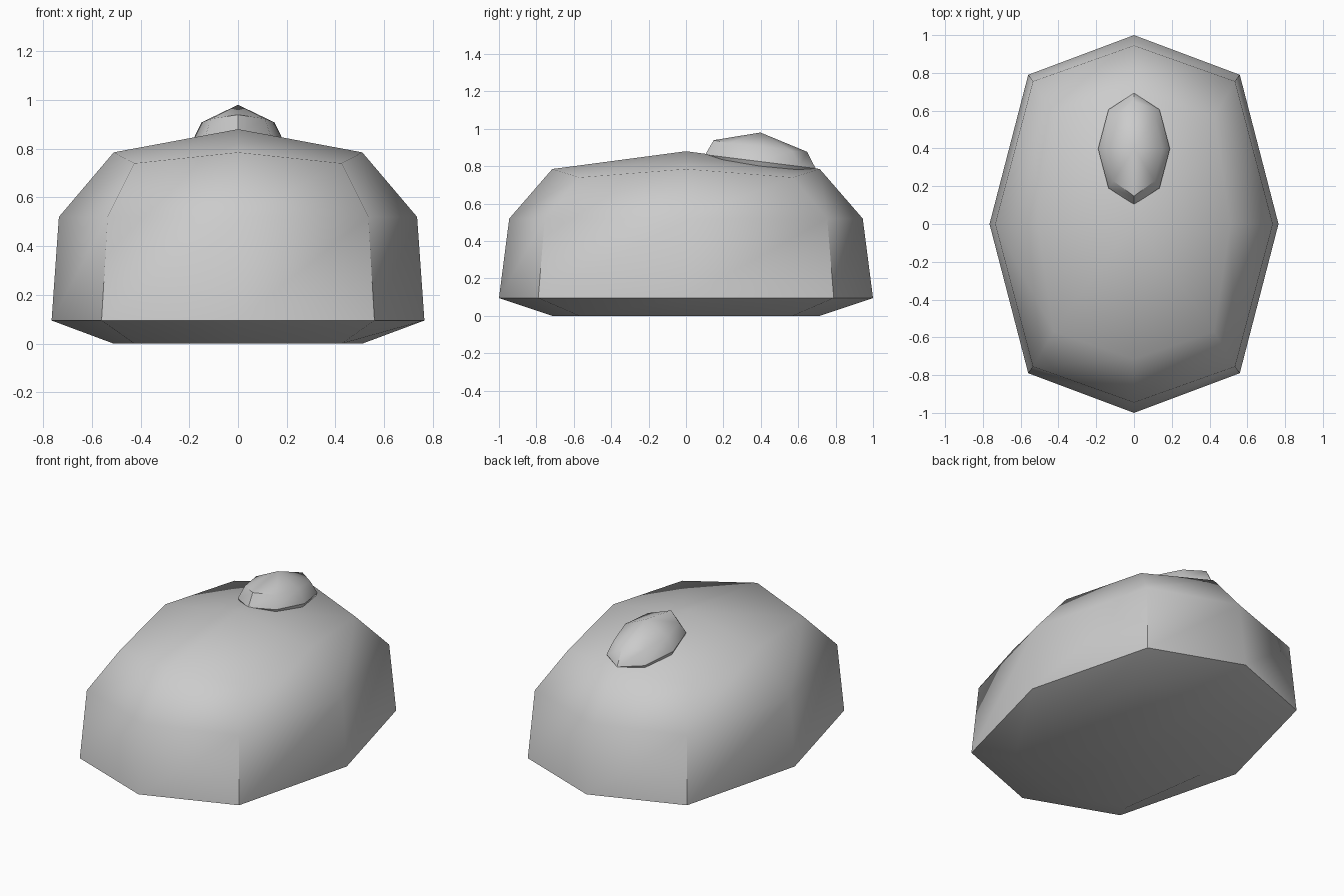
import bpy, bmesh, math

if "Cube" in bpy.data.objects:
    bpy.data.objects.remove(bpy.data.objects["Cube"], do_unlink=True)

grey = bpy.data.materials.new("grey")
grey.use_nodes = True
colour = (0.6, 0.6, 0.6, 1)
grey.diffuse_color = colour
grey.node_tree.nodes["Principled BSDF"].inputs["Base Color"].default_value = colour


def faceted_dome(name, rings, top, bottom, centre_y=0, base_z=0, slope=0):
    """Stack eight-sided rings (side x, end y, side z, corner x, y, z) between two capped poles."""
    bm = bmesh.new()

    def vert(x, y, z):
        return bm.verts.new((x, centre_y + y, base_z + z + slope * y))

    loops = []
    for rx, ry, z, cx, cy, cz in rings:
        loops.append([vert(*p) for p in (
            (rx, 0, z), (cx, cy, cz), (0, ry, z), (-cx, cy, cz),
            (-rx, 0, z), (-cx, -cy, cz), (0, -ry, z), (cx, -cy, cz))])
    for low, high in zip(loops, loops[1:]):
        for i in range(8):
            j = (i + 1) % 8
            bm.faces.new((low[i], low[j], high[j], high[i]))
    # Each cap is four quads that meet at the pole
    for loop, pole in ((loops[0], vert(0, 0, bottom)), (loops[-1], vert(0, 0, top))):
        for i in range(0, 8, 2):
            bm.faces.new((pole, loop[i], loop[i + 1], loop[(i + 2) % 8]))
    bmesh.ops.recalc_face_normals(bm, faces=bm.faces)

    mesh = bpy.data.meshes.new(name)
    bm.to_mesh(mesh)
    bm.free()
    mesh.materials.append(grey)
    obj = bpy.data.objects.new(name, mesh)
    bpy.context.collection.objects.link(obj)
    bpy.ops.object.select_all(action='DESELECT')
    obj.select_set(True)
    bpy.context.view_layer.objects.active = obj
    bpy.ops.object.shade_smooth_by_angle(angle=math.radians(45))
    return obj


# Main body, with a flat underside and a sharp lower rim
faceted_dome("body", [
    (0.51, 0.715, 0, 0.425, 0.57, 0),
    (0.765, 1.0, 0.095, 0.56, 0.79, 0.095),
    (0.735, 0.945, 0.52, 0.535, 0.755, 0.52),
    (0.51, 0.715, 0.785, 0.425, 0.57, 0.74),
], top=0.88, bottom=0)

# Small knob, leaning with the slope of the body
faceted_dome("knob", [
    (0.15, 0.25, -0.08, 0.11, 0.17, -0.075),
    (0.19, 0.295, 0, 0.135, 0.208, 0),
    (0.15, 0.25, 0.083, 0.11, 0.17, 0.077),
], top=0.155, bottom=-0.12, centre_y=0.398, base_z=0.825, slope=-0.125)
